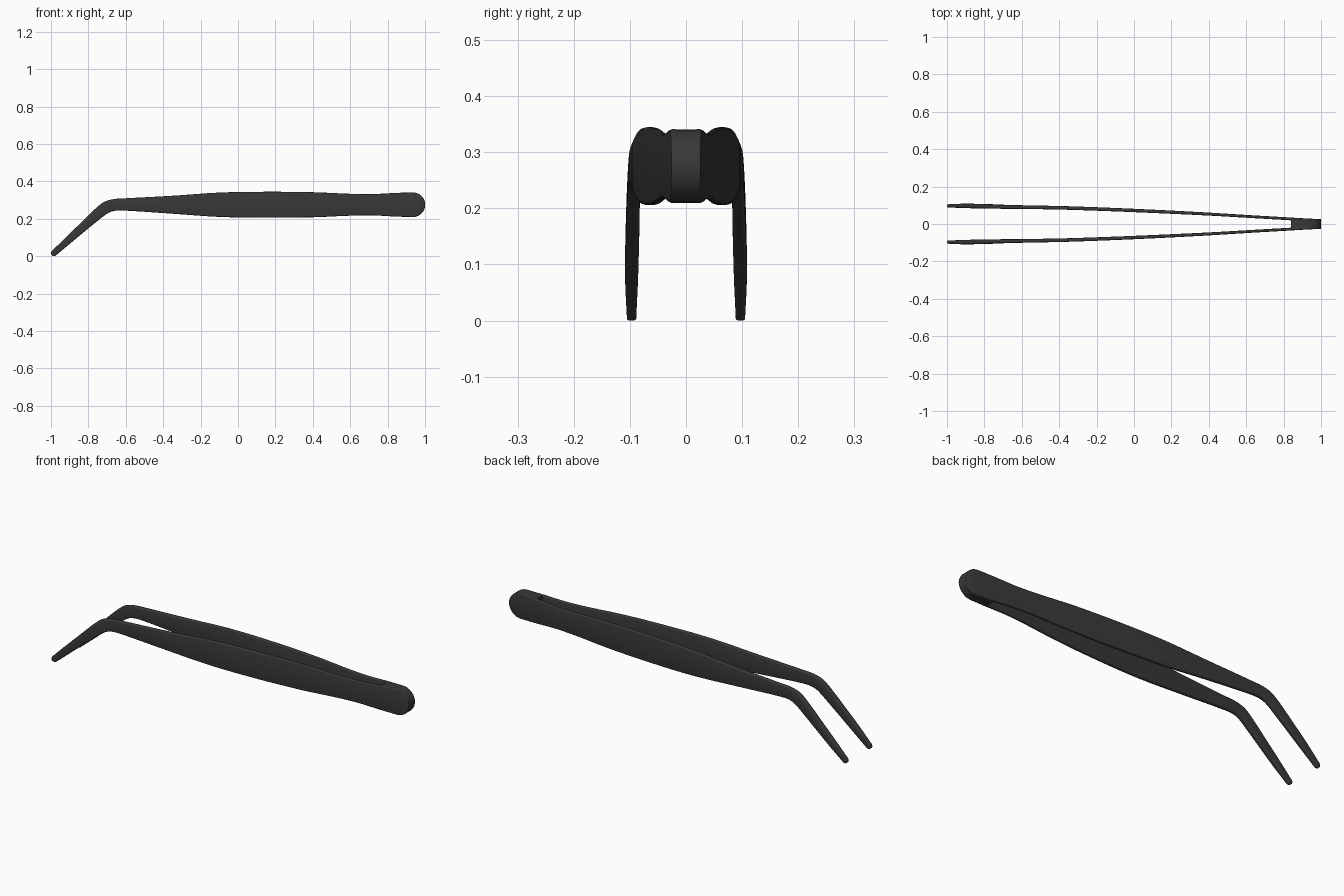
import bpy, bmesh, math
from mathutils import Vector

if "Cube" in bpy.data.objects:
    bpy.data.objects.remove(bpy.data.objects["Cube"])

# Arm centreline keys: x, z, half height, y centre, half thickness
KEYS = [
    (-0.984, 0.016, 0.016, 0.097, 0.0085),
    (-0.91, 0.083, 0.020, 0.097, 0.0115),
    (-0.83, 0.155, 0.024, 0.0955, 0.012),
    (-0.765, 0.213, 0.028, 0.094, 0.0115),
    (-0.73, 0.243, 0.030, 0.093, 0.011),
    (-0.70, 0.263, 0.0315, 0.092, 0.0105),
    (-0.66, 0.274, 0.0315, 0.091, 0.010),
    (-0.60, 0.2765, 0.033, 0.0905, 0.0098),
    (-0.35, 0.275, 0.048, 0.0855, 0.0095),
    (-0.10, 0.275, 0.065, 0.0765, 0.0092),
    (0.15, 0.275, 0.0695, 0.0655, 0.0088),
    (0.40, 0.275, 0.067, 0.053, 0.008),
    (0.60, 0.275, 0.0585, 0.041, 0.0075),
    (0.72, 0.275, 0.057, 0.034, 0.0075),
    (0.84, 0.275, 0.063, 0.027, 0.0075),
    (0.935, 0.275, 0.066, 0.0215, 0.0075),
]
CAP = 6      # stations in each rounded end
SUB = 4      # samples between keys


def spline(keys):
    out = []
    for i in range(len(keys) - 1):
        p0, p1, p2 = keys[max(i - 1, 0)], keys[i], keys[i + 1]
        p3 = keys[min(i + 2, len(keys) - 1)]
        for s in range(SUB):
            t = s / SUB
            # tangents scaled for uneven key spacing
            d = p2[0] - p1[0]
            row = []
            for a, b, c, e in zip(p0, p1, p2, p3):
                m1 = (c - a) / (p2[0] - p0[0]) * d
                m2 = (e - b) / (p3[0] - p1[0]) * d
                row.append((2*t**3 - 3*t*t + 1)*b + (t**3 - 2*t*t + t)*m1
                           + (3*t*t - 2*t**3)*c + (t**3 - t*t)*m2)
            out.append(row)
    return out + [list(keys[-1])]


def stations():
    rows = spline(KEYS)
    res = []
    for i, (x, z, h, y, t) in enumerate(rows):
        a, b = rows[max(i - 1, 0)], rows[min(i + 1, len(rows) - 1)]
        d = Vector((b[0] - a[0], 0, b[1] - a[1])).normalized()
        res.append((Vector((x, y, z)), d, h, t))

    # rounded ends
    def cap(st, sign, slope):
        c, d, h, t = st
        pts = []
        for k in range(1, CAP + 1):
            ang = math.pi / 2 * k / (CAP + 0.3)
            off = sign * h * math.sin(ang)
            pts.append((c + d * off + Vector((0, slope * off, 0)), d, h * math.cos(ang), t))
        return pts
    return cap(res[0], -1, 0)[::-1] + res + cap(res[-1], 1, -0.05)


def section(h, t):
    r = min(0.006, t * 0.65, h * 0.6)
    pts = []
    for q, (sy, sz) in enumerate([(1, 1), (-1, 1), (-1, -1), (1, -1)]):
        for k in range(4):
            a = math.pi / 2 * (q + k / 3)
            pts.append((sy * (t - r) + r * math.cos(a), sz * (h - r) + r * math.sin(a)))
    return pts


def loft(name, rings):
    bm = bmesh.new()
    vs = [[bm.verts.new(p) for p in ring] for ring in rings]
    n = len(vs[0])
    for a, b in zip(vs, vs[1:]):
        for i in range(n):
            bm.faces.new((a[i], a[(i + 1) % n], b[(i + 1) % n], b[i]))
    bm.faces.new(vs[0])
    bm.faces.new(vs[-1])
    bmesh.ops.recalc_face_normals(bm, faces=bm.faces)
    me = bpy.data.meshes.new(name)
    bm.to_mesh(me)
    bm.free()
    ob = bpy.data.objects.new(name, me)
    bpy.context.collection.objects.link(ob)
    me.materials.append(mat)
    bpy.ops.object.select_all(action='DESELECT')
    ob.select_set(True)
    bpy.context.view_layer.objects.active = ob
    bpy.ops.object.shade_smooth_by_angle(angle=math.radians(35))
    return ob


mat = bpy.data.materials.new("dark_metal")
mat.diffuse_color = (0.04, 0.04, 0.04, 1)
mat.use_nodes = True
mat.node_tree.nodes["Principled BSDF"].inputs["Base Color"].default_value = mat.diffuse_color
st = stations()

# Two mirrored bent arms
for name, side in (("left_arm", 1), ("right_arm", -1)):
    rings = []
    for c, d, h, t in st:
        up = Vector((-d.z, 0, d.x))
        ring = [c + Vector((0, u, 0)) + up * v for u, v in section(h, t)]
        rings.append([Vector((p.x, p.y * side, p.z)) for p in ring])
    loft(name, rings)

# Joining block between the arms at the closed end
rings = []
for c, d, h, t in st:
    if c.x > 0.815:
        w, k = c.y, h - 0.0006
        rings.append([Vector((c.x, y, c.z + z)) for y, z in ((w, k), (-w, k), (-w, -k), (w, -k))])
loft("end_block", rings)
